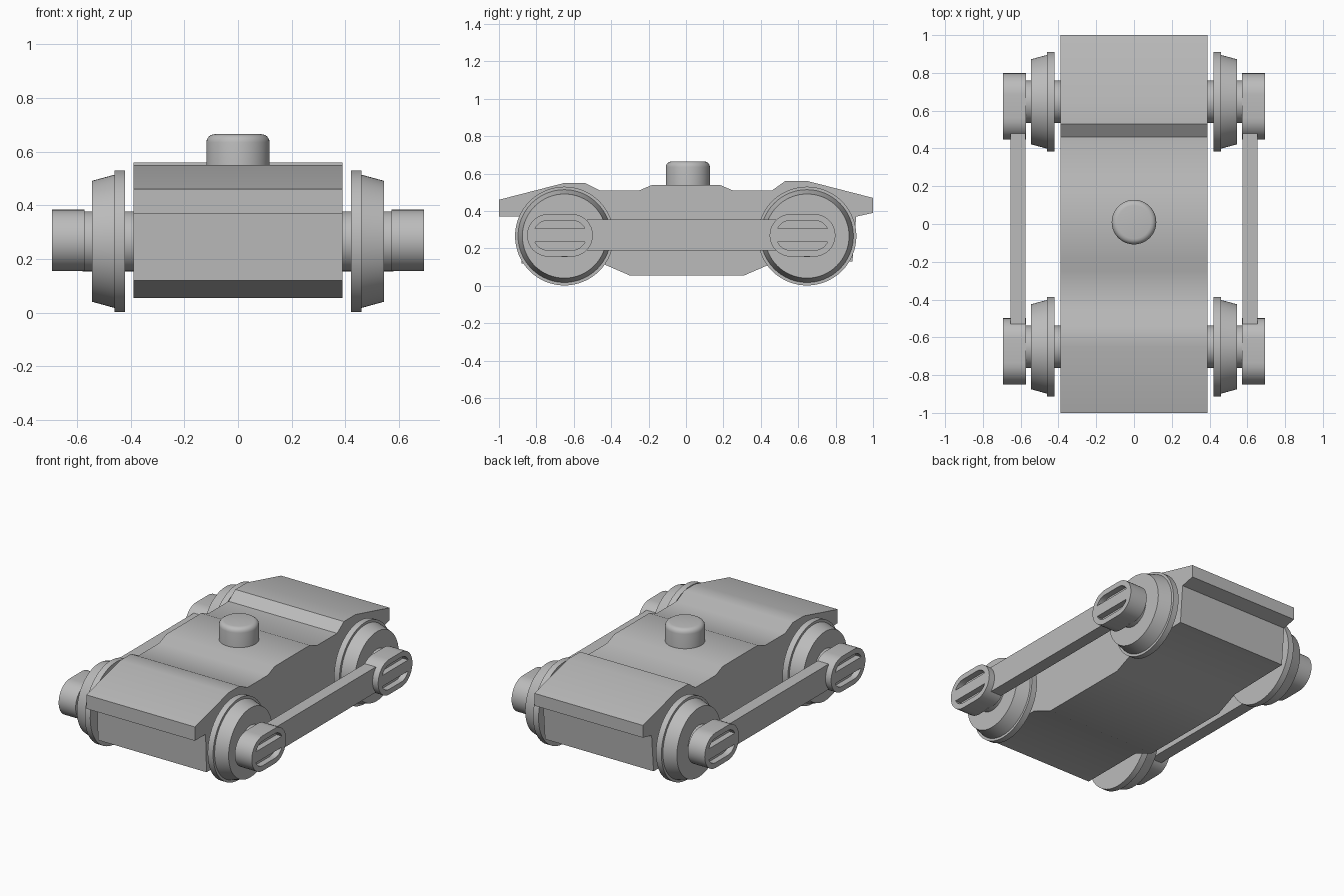
import bpy, bmesh, math

if "Cube" in bpy.data.objects:
    bpy.data.objects.remove(bpy.data.objects["Cube"])

grey = bpy.data.materials.new("plain grey")
grey.diffuse_color = (0.5, 0.5, 0.5, 1)
grey.use_nodes = True
grey.node_tree.nodes["Principled BSDF"].inputs["Base Color"].default_value = grey.diffuse_color


def finish(name, bm):
    bmesh.ops.recalc_face_normals(bm, faces=bm.faces)
    me = bpy.data.meshes.new(name)
    bm.to_mesh(me)
    bm.free()
    me.materials.append(grey)
    ob = bpy.data.objects.new(name, me)
    bpy.context.collection.objects.link(ob)
    return ob


def smooth(ob):
    bpy.ops.object.select_all(action='DESELECT')
    ob.select_set(True)
    bpy.context.view_layer.objects.active = ob
    bpy.ops.object.shade_smooth_by_angle(angle=math.radians(30))


def prism(name, profile, x0, x1):
    """Side outline in (y, z) stretched from x0 to x1."""
    bm = bmesh.new()
    face = bm.faces.new([bm.verts.new((x0, y, z)) for y, z in profile])
    ext = bmesh.ops.extrude_face_region(bm, geom=[face])
    verts = [v for v in ext['geom'] if isinstance(v, bmesh.types.BMVert)]
    bmesh.ops.translate(bm, verts=verts, vec=(x1 - x0, 0, 0))
    return finish(name, bm)


def lathe(name, profile, place, n=64):
    """Closed solid turned from (radius, height) pairs; place maps to 3D."""
    bm = bmesh.new()
    rings = []
    for r, h in profile:
        rings.append([bm.verts.new(place(r * math.cos(2 * math.pi * i / n),
                                         r * math.sin(2 * math.pi * i / n), h))
                      for i in range(n)])
    for a, b in zip(rings, rings[1:]):
        for i in range(n):
            j = (i + 1) % n
            bm.faces.new((a[i], a[j], b[j], b[i]))
    bm.faces.new(rings[0])
    bm.faces.new(rings[-1])
    ob = finish(name, bm)
    smooth(ob)
    return ob


def stadium(cy, cz, half, r, n=16):
    pts = []
    for sign, start in ((1, -math.pi / 2), (-1, math.pi / 2)):
        for i in range(n + 1):
            a = start + math.pi * i / n
            pts.append((cy + sign * half + r * math.cos(a), cz + r * math.sin(a)))
    return pts


def slot(cy, cz, half, r, low, up, n=8):
    """Upper or lower end of a stadium, cut off flat at height low."""
    a0 = math.asin(low / r)
    pts = []
    for sign, s, e in ((1, a0, math.pi / 2), (-1, math.pi / 2, math.pi - a0)):
        for i in range(n + 1):
            a = s + (e - s) * i / n
            pts.append((cy + sign * half + r * math.cos(a), cz + up * r * math.sin(a)))
    return pts


# Body block with overhanging ends
body = prism("body", [
    (-1, .46), (-.65, .55), (-.54, .55), (-.46, .51), (-.25, .51), (-.18, .54),
    (.18, .54), (.25, .51), (.46, .51), (.53, .56), (.65, .56), (1, .47),
    (1, .39), (.91, .37), (.89, .13), (.46, .12), (.31, .055),
    (-.30, .055), (-.45, .12), (-.88, .12), (-.89, .37), (-1, .37)], -.39, .39)
smooth(body)

# Pivot peg with rounded top
peg = [(.118, .50), (.118, .635)]
peg += [(.088 + .03 * math.cos(a), .635 + .03 * math.sin(a))
        for a in (math.pi / 8 * k for k in range(1, 5))]
lathe("pivot_peg", peg, lambda u, v, h: (u, v + .01, h))

AXLE_Z = .266
for end, wy in (("front", -.65), ("back", .647)):
    # Axle through both wheels
    lathe(end + "_axle", [(.112, -.58), (.112, .58)],
          lambda u, v, h: (h, wy + u, AXLE_Z + v))
    for side, sx in (("left", -1), ("right", 1)):
        # Flanged wheel with tapered tread
        lathe(f"{end}_{side}_wheel",
              [(.264, .422), (.264, .461), (.248, .461), (.225, .545)],
              lambda u, v, h: (sx * h, wy + u, AXLE_Z + v))
        # Axle box with two recessed slots
        by = wy - .024
        box = prism(f"{end}_{side}_axle_box",
                    stadium(by, .27, .062, .114), sx * .572, sx * .694)
        for up in (1, -1):
            cutter = prism("slot_cutter", slot(by, .27, .062, .08, .036, up),
                           sx * .655, sx * .75)
            cutter.hide_render = True
            mod = box.modifiers.new("slot", 'BOOLEAN')
            mod.operation = 'DIFFERENCE'
            mod.solver = 'EXACT'
            mod.object = cutter
            bpy.ops.object.select_all(action='DESELECT')
            box.select_set(True)
            bpy.context.view_layer.objects.active = box
            bpy.ops.object.modifier_apply(modifier=mod.name)
            bpy.data.objects.remove(cutter)
        smooth(box)

# Side bars joining the axle boxes
for side, sx in (("left", -1), ("right", 1)):
    prism(side + "_side_bar", [(-.53, .19), (.48, .19), (.48, .355), (-.53, .355)],
          sx * .575, sx * .654)
